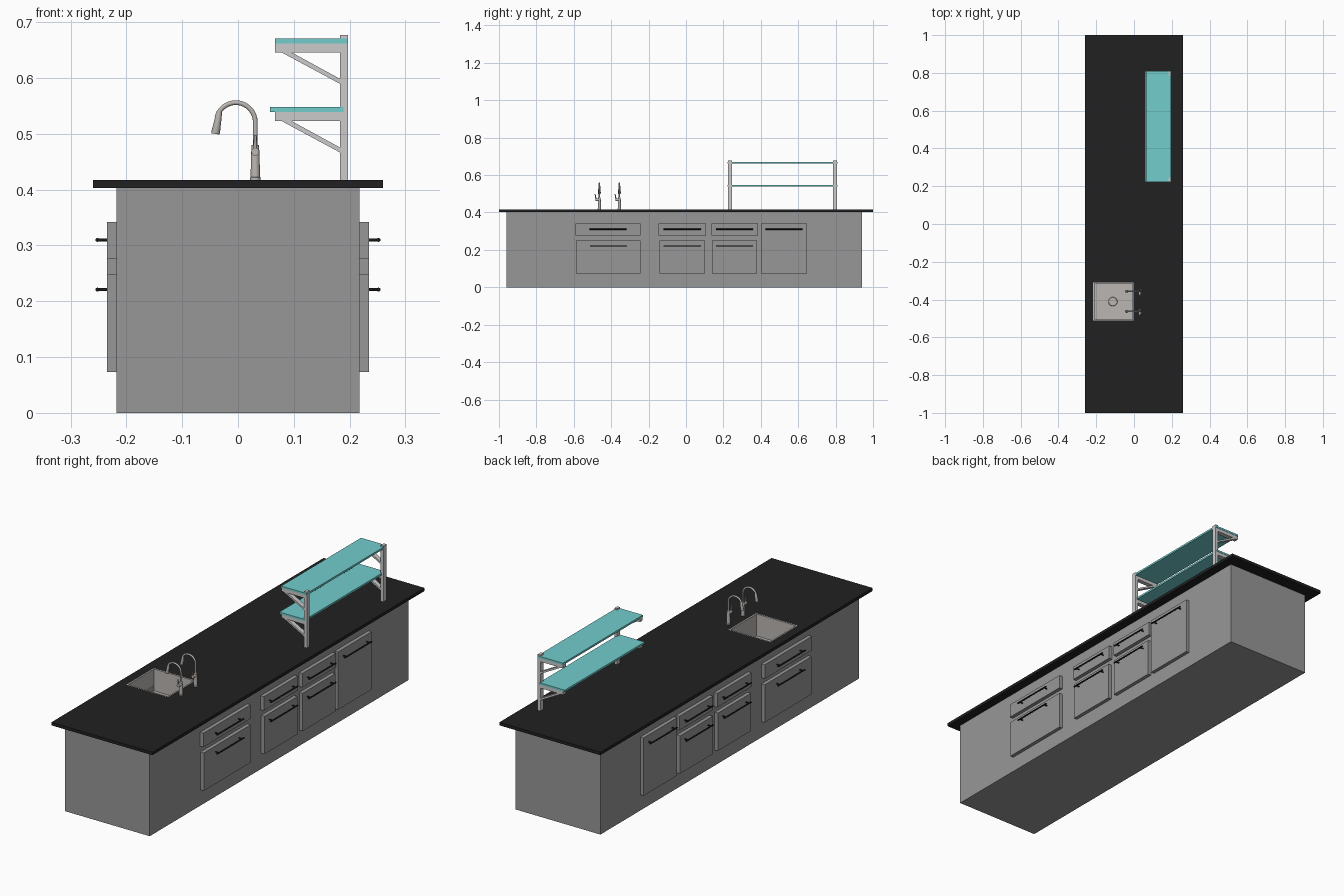
import bpy, bmesh, math
from mathutils import Vector

cube = bpy.data.objects.get("Cube")
if cube:
    bpy.data.objects.remove(cube, do_unlink=True)


def material(name, r, g, b):
    m = bpy.data.materials.new(name)
    m.use_nodes = True
    m.diffuse_color = (r, g, b, 1)
    m.node_tree.nodes["Principled BSDF"].inputs["Base Color"].default_value = (r, g, b, 1)
    return m


GREY = material("cabinet grey", 0.31, 0.31, 0.31)
BLACK = material("worktop black", 0.015, 0.015, 0.015)
HANDLE = material("handle black", 0.01, 0.01, 0.01)
TEAL = material("teal glass", 0.17, 0.61, 0.61)
SILVER = material("bracket silver", 0.6, 0.6, 0.6)
STEEL = material("warm steel", 0.5, 0.47, 0.445)


def finish(name, bm, mat, smooth=False):
    bmesh.ops.recalc_face_normals(bm, faces=bm.faces)
    me = bpy.data.meshes.new(name)
    bm.to_mesh(me)
    bm.free()
    ob = bpy.data.objects.new(name, me)
    bpy.context.scene.collection.objects.link(ob)
    me.materials.append(mat)
    if smooth:
        bpy.ops.object.select_all(action='DESELECT')
        ob.select_set(True)
        bpy.context.view_layer.objects.active = ob
        bpy.ops.object.shade_smooth_by_angle(angle=math.radians(40))
    return ob


def add_box(bm, x, y, z):
    """Add a box from (low, high) pairs."""
    vs = bmesh.ops.create_cube(bm, size=1)["verts"]
    for v in vs:
        v.co = [lo + (hi - lo) * (c + 0.5) for c, (lo, hi) in zip(v.co, (x, y, z))]
    return vs


def box(name, x, y, z, mat):
    bm = bmesh.new()
    add_box(bm, x, y, z)
    return finish(name, bm, mat)


def sweep(bm, path, radii, sides=16):
    """Skin circles of the given radii along a planar or straight path."""
    pts = [Vector(p) for p in path]
    rings = []
    for i, p in enumerate(pts):
        t = (pts[min(i + 1, len(pts) - 1)] - pts[max(i - 1, 0)]).normalized()
        side = Vector((1, 0, 0)) if abs(t.y) > 0.9 else Vector((0, 1, 0))
        u = t.cross(side).normalized()
        w = t.cross(u)
        ring = []
        for k in range(sides):
            a = math.tau * k / sides
            ring.append(bm.verts.new(p + (u * math.cos(a) + w * math.sin(a)) * radii[i]))
        rings.append(ring)
    for a, b in zip(rings, rings[1:]):
        for k in range(sides):
            n = (k + 1) % sides
            bm.faces.new((a[k], a[n], b[n], b[k]))
    bm.faces.new(rings[0])
    bm.faces.new(rings[-1])


# Cabinet and worktop, with a hole for the sink
TOP = 0.417
body = box("cabinet_body", (-0.218, 0.218), (-0.96, 0.94), (0, 0.403), GREY)
worktop = box("worktop", (-0.26, 0.26), (-1, 1), (0.403, TOP), BLACK)
SX, SY, FLOOR = (-0.216, -0.002), (-0.512, -0.31), 0.31
cutter = box("sink_cutter", SX, SY, (FLOOR, 0.5), STEEL)
cutter.hide_render = True
for ob in (body, worktop):
    mod = ob.modifiers.new("sink hole", 'BOOLEAN')
    mod.object = cutter
    mod.solver = 'EXACT'
    bpy.context.view_layer.objects.active = ob
    bpy.ops.object.modifier_apply(modifier=mod.name)
bpy.data.objects.remove(cutter, do_unlink=True)

# Sink basin: inset rim pushed down to the floor
bm = bmesh.new()
add_box(bm, SX, SY, (FLOOR, TOP))
bm.normal_update()
top = max(bm.faces, key=lambda f: f.calc_center_median().z)
bmesh.ops.inset_region(bm, faces=[top], thickness=0.008)
inner = bmesh.ops.extrude_discrete_faces(bm, faces=[top])["faces"][0]
bmesh.ops.translate(bm, verts=inner.verts, vec=(0, 0, FLOOR + 0.005 - TOP))
finish("sink_basin", bm, STEEL)

# Drain: raised ring round a plug
bm = bmesh.new()
cx, cy, zf = -0.112, -0.411, FLOOR + 0.005
sweep(bm, [(cx, cy, zf + d) for d in (0, 0.003, 0.003, 0.001)],
      (0.024, 0.022, 0.016, 0.015), 24)
sweep(bm, [(cx, cy, zf + d) for d in (0, 0.003)], (0.010, 0.009), 24)
finish("sink_drain", bm, STEEL)

# Drawers, doors and bar handles on both long sides
UPPER, LOWER, TALL = (0.277, 0.342), (0.073, 0.249), (0.073, 0.342)
fronts = [
    ("wide_drawer", -0.59, -0.243, UPPER, 0.31),
    ("wide_door", -0.587, -0.243, LOWER, 0.221),
    ("middle_drawer", -0.146, 0.106, UPPER, 0.31),
    ("middle_door", -0.141, 0.101, LOWER, 0.221),
    ("right_drawer", 0.137, 0.384, UPPER, 0.31),
    ("right_door", 0.139, 0.379, LOWER, 0.221),
    ("tall_door", 0.4, 0.647, TALL, 0.31),
]
for side, s in (("left", 1), ("right", -1)):
    for name, y0, y1, z, hz in fronts:
        box(f"{name}_{side}", sorted((0.21 * s, 0.235 * s)), (y0, y1), z, GREY)
        mid = (y0 + y1) / 2
        bm = bmesh.new()
        sweep(bm, [(0.252 * s, mid - 0.099, hz), (0.252 * s, mid + 0.099, hz)],
              (0.0035, 0.0035), 12)
        for off in (-0.085, 0.085):
            sweep(bm, [(0.234 * s, mid + off, hz), (0.252 * s, mid + off, hz)],
                  (0.0028, 0.0028), 12)
        finish(f"{name}_handle_{side}", bm, HANDLE, True)

# Shelf brackets: post, arms and slanting braces
for name, y in (("front", (0.224, 0.245)), ("back", (0.786, 0.808))):
    bm = bmesh.new()
    add_box(bm, (0.183, 0.197), y, (TOP, 0.677))
    for z in (0.646, 0.523):
        add_box(bm, (0.066, 0.184), y, (z, z + 0.016))
        profile = [(0.184, z - 0.048), (0.184, z - 0.057), (0.078, z), (0.096, z)]
        ends = [[bm.verts.new((px, py, pz)) for px, pz in profile] for py in y]
        bm.faces.new(ends[0])
        bm.faces.new(ends[1])
        for k in range(4):
            n = (k + 1) % 4
            bm.faces.new((ends[0][k], ends[0][n], ends[1][n], ends[1][k]))
    finish(f"shelf_bracket_{name}", bm, SILVER)

# Shelves
box("upper_shelf", (0.066, 0.197), (0.2225, 0.8095), (0.662, 0.671), TEAL)
box("lower_shelf", (0.057, 0.189), (0.2225, 0.8095), (0.539, 0.548), TEAL)

# Two gooseneck taps
for name, y in (("front", -0.463), ("back", -0.356)):
    bm = bmesh.new()
    x = 0.031
    # Stepped body
    sweep(bm, [(x, y, z) for z in (TOP, 0.422, 0.4225, 0.465, 0.48)],
          (0.0095, 0.0095, 0.0085, 0.0075, 0.0065), 20)
    # Curved neck
    neck = [(x, y, 0.475)]
    for i in range(17):
        a = math.radians(165) * i / 16
        neck.append((x - 0.035 + 0.035 * math.cos(a), y, 0.521 + 0.035 * math.sin(a)))
    sweep(bm, neck, [0.0042] * len(neck))
    # Flared spray head
    sweep(bm, [(-0.0335, y, 0.541), (-0.0345, y, 0.533), (-0.040, y, 0.503), (-0.0405, y, 0.5)],
          (0.0045, 0.0055, 0.0078, 0.007))
    # Side valve and lever
    sweep(bm, [(x, y, 0.468), (x, y - 0.022, 0.468)], (0.007, 0.007))
    sweep(bm, [(x, y - 0.018, 0.468), (x, y - 0.023, 0.498)], (0.0035, 0.0025), 10)
    finish(f"tap_{name}", bm, STEEL, True)
